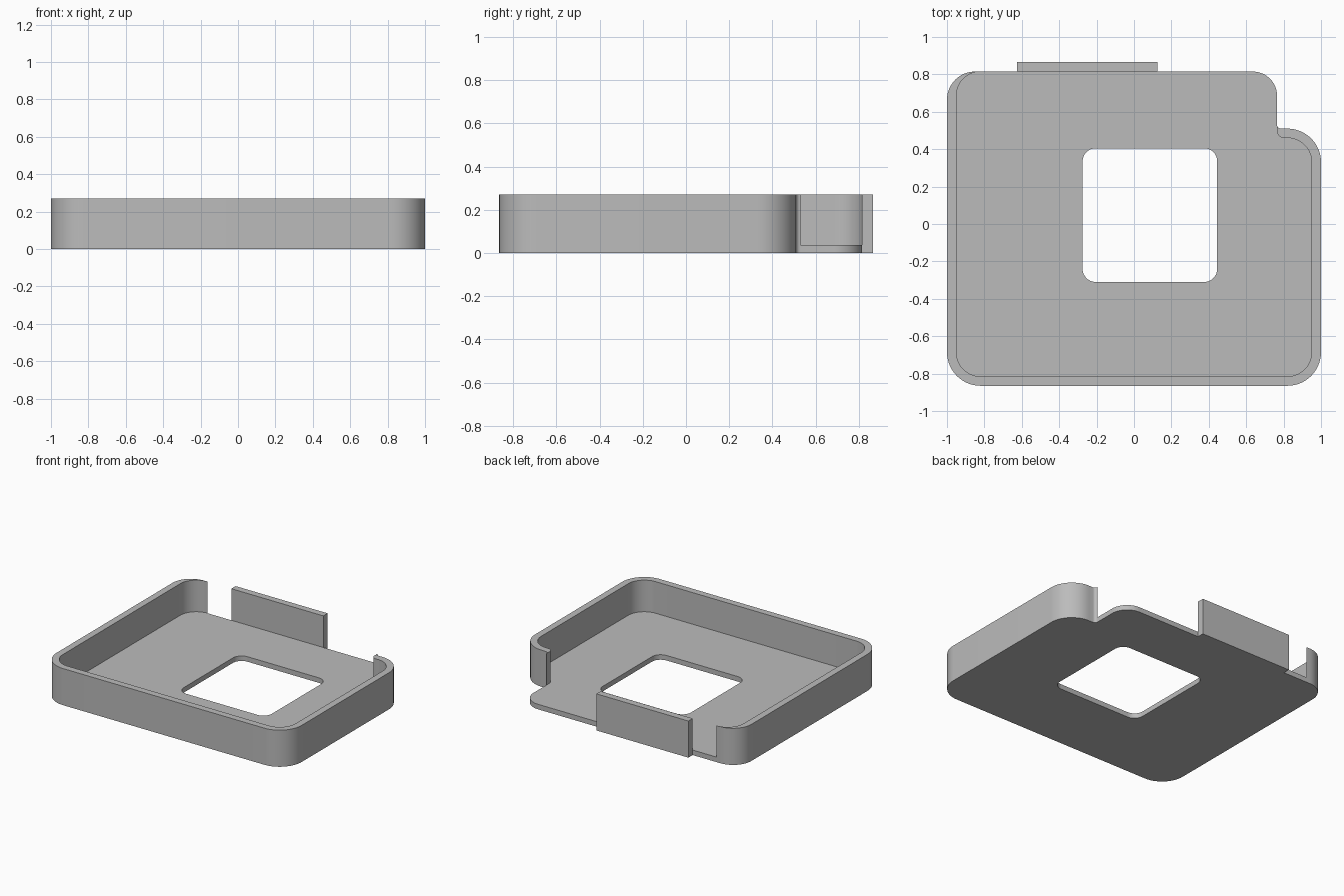
import bpy, bmesh, math
from mathutils import Vector

if "Cube" in bpy.data.objects:
    bpy.data.objects.remove(bpy.data.objects["Cube"])

T, H = 0.037, 0.27          # floor thickness, wall height

grey = bpy.data.materials.new("plain grey")
grey.diffuse_color = (0.5, 0.5, 0.5, 1)
grey.use_nodes = True
grey.node_tree.nodes["Principled BSDF"].inputs["Base Color"].default_value = grey.diffuse_color


def arc(cx, cy, r, a0, a1, n=16):
    return [(cx + r * math.cos(math.radians(a0 + (a1 - a0) * i / n)),
             cy + r * math.sin(math.radians(a0 + (a1 - a0) * i / n))) for i in range(n + 1)]


def side(bm, path, z0, z1, closed=False):
    pts = path + path[:1] if closed else path
    for a, b in zip(pts, pts[1:]):
        bm.faces.new([bm.verts.new((*p, z)) for p, z in ((a, z0), (b, z0), (b, z1), (a, z1))])


def cap(bm, loops, z):
    edges = []
    for loop in loops:
        vs = [bm.verts.new((*p, z)) for p in loop]
        edges += [bm.edges.new((vs[i - 1], vs[i])) for i in range(len(vs))]
    bmesh.ops.triangle_fill(bm, edges=edges, use_beauty=True, normal=Vector((0, 0, 1)))


def finish(bm, name):
    bmesh.ops.remove_doubles(bm, verts=bm.verts, dist=1e-4)
    bmesh.ops.recalc_face_normals(bm, faces=bm.faces)
    me = bpy.data.meshes.new(name)
    bm.to_mesh(me)
    bm.free()
    me.materials.append(grey)
    ob = bpy.data.objects.new(name, me)
    bpy.context.collection.objects.link(ob)
    bpy.ops.object.select_all(action='DESELECT')
    ob.select_set(True)
    bpy.context.view_layer.objects.active = ob
    bpy.ops.object.shade_smooth_by_angle(angle=math.radians(30))


# outer and inner wall lines, from the back left tip round the front to the notch
tip = (-0.82, 0.815)
outer = ([tip] + arc(-0.85, 0.665, 0.15, 90, 180) + arc(-0.82, -0.685, 0.18, 180, 270)
         + arc(0.82, -0.685, 0.18, 270, 360) + arc(0.82, 0.33, 0.18, 0, 90)
         + arc(0.785, 0.53, 0.02, 270, 180, 6))
inner = (arc(-0.82, 0.685, 0.13, 90, 180) + arc(-0.82, -0.685, 0.13, 180, 270)
         + arc(0.82, -0.685, 0.13, 270, 360) + arc(0.82, 0.33, 0.13, 0, 90)
         + arc(0.80, 0.495, 0.035, 270, 180, 6))
# open back edge of the floor
back = [outer[-1]] + arc(0.635, 0.685, 0.13, 0, 90) + [(0.125, 0.815), (-0.625, 0.815), tip]
# rounded square opening
hole = (arc(0.375, 0.335, 0.07, 0, 90, 8) + arc(-0.205, 0.335, 0.07, 90, 180, 8)
        + arc(-0.205, -0.24, 0.07, 180, 270, 8) + arc(0.375, -0.24, 0.07, 270, 360, 8))

# tray: floor with opening and surrounding wall
bm = bmesh.new()
cap(bm, [outer + back[1:-1], hole], 0)
cap(bm, [inner + back[:-1], hole], T)
cap(bm, [outer + inner[:0:-1]], H)
side(bm, outer, 0, T)
side(bm, outer, T, H)
side(bm, inner, T, H)
side(bm, [outer[-1], inner[-1]], T, H)
side(bm, back, 0, T)
side(bm, hole, 0, T, closed=True)
finish(bm, "tray")

# upright tab on the back edge
bm = bmesh.new()
tab = [(-0.625, 0.815), (0.125, 0.815), (0.125, 0.865), (-0.625, 0.865)]
side(bm, tab, 0, H, closed=True)
cap(bm, [tab], 0)
cap(bm, [tab], H)
finish(bm, "back_tab")
